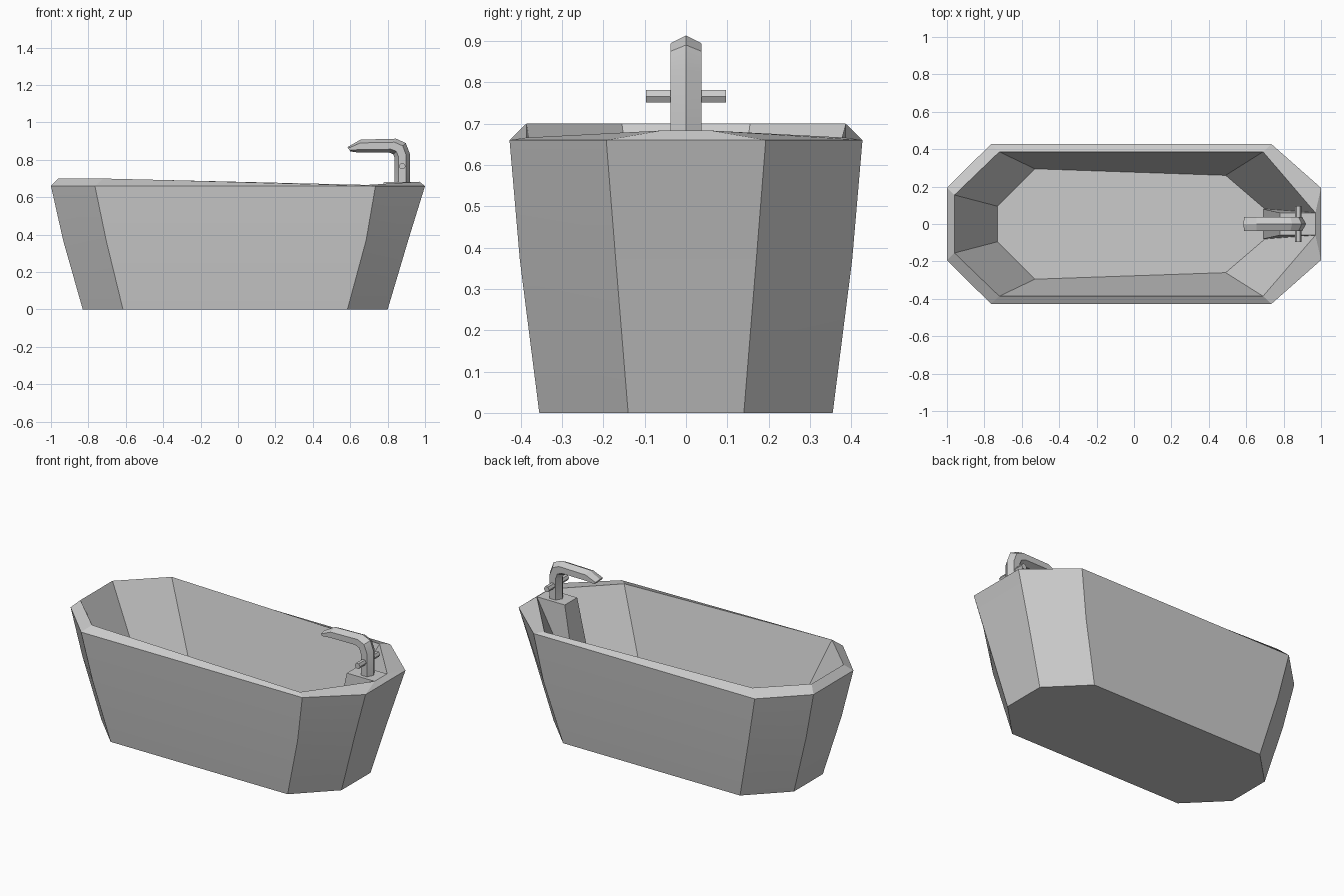
import bpy, bmesh, math

if "Cube" in bpy.data.objects:
    bpy.data.objects.remove(bpy.data.objects["Cube"])


def loft(name, rings, angle=20):
    """Skin a list of equal-length closed rings and cap both ends."""
    bm = bmesh.new()
    rows = [[bm.verts.new(p) for p in ring] for ring in rings]
    n = len(rows[0])
    for a, b in zip(rows, rows[1:]):
        for i in range(n):
            j = (i + 1) % n
            bm.faces.new((a[i], a[j], b[j], b[i]))
    bm.faces.new(rows[0][::-1])
    bm.faces.new(rows[-1])
    bmesh.ops.recalc_face_normals(bm, faces=bm.faces)
    me = bpy.data.meshes.new(name)
    bm.to_mesh(me)
    bm.free()
    ob = bpy.data.objects.new(name, me)
    bpy.context.collection.objects.link(ob)
    bpy.ops.object.select_all(action='DESELECT')
    ob.select_set(True)
    bpy.context.view_layer.objects.active = ob
    bpy.ops.object.shade_smooth_by_angle(angle=math.radians(angle))
    return ob


def octagon(*half):
    """Mirror four (x, y, z) points across y = 0 into a closed ring."""
    return list(half) + [(x, -y, z) for x, y, z in reversed(half)]


# Tub: outer wall upward, over the sloping rim, then down to the inner floor
loft("tub", [
    octagon((-.83, .14, 0), (-.615, .355, 0), (.585, .355, 0), (.80, .14, 0)),
    octagon((-.935, .172, .37), (-.705, .402, .37), (.685, .402, .37), (.91, .17, .37)),
    octagon((-1, .193, .66), (-.765, .427, .66), (.735, .427, .66), (1, .193, .66)),
    octagon((-.96, .155, .70), (-.72, .386, .70), (.69, .386, .666), (.97, .06, .683)),
    octagon((-.73, .095, .23), (-.53, .295, .23), (.49, .26, .23), (.70, .08, .23)),
])

# Tap deck: sloping block at the foot end
loft("tap_deck", [
    [(.69, -.08, .22), (.74, -.08, .22), (.74, .08, .22), (.69, .08, .22)],
    [(.78, -.06, .682), (.97, -.06, .682), (.97, .06, .682), (.78, .06, .682)],
])


def spout_ring(ox, oz, ix, iz, w=.037):
    """Hexagonal section between an outer and an inner ridge point."""
    def at(t, y):
        return (ox + (ix - ox) * t, y, oz + (iz - oz) * t)
    return [at(0, 0), at(.25, w), at(.75, w), at(1, 0), at(.75, -w), at(.25, -w)]


# Spout: hexagonal tube bent over towards the tub
loft("spout", [spout_ring(*p) for p in (
    (.92, .66, .838, .66), (.92, .83, .838, .81), (.897, .89, .83, .83),
    (.845, .913, .81, .838), (.655, .908, .65, .838), (.585, .868, .60, .845))])


def hexagon(r):
    return [(r * math.cos(k * math.pi / 3), r * math.sin(k * math.pi / 3)) for k in range(6)]


# Cross handle through the spout
loft("tap_handle", [[(.878 + a, y, .766 + b) for a, b in hexagon(.018)] for y in (-.097, .097)])

# Drain plate on the floor
loft("drain", [[(.34 + a, -.005 + b, z) for a, b in hexagon(.053)] for z in (.225, .234)])
